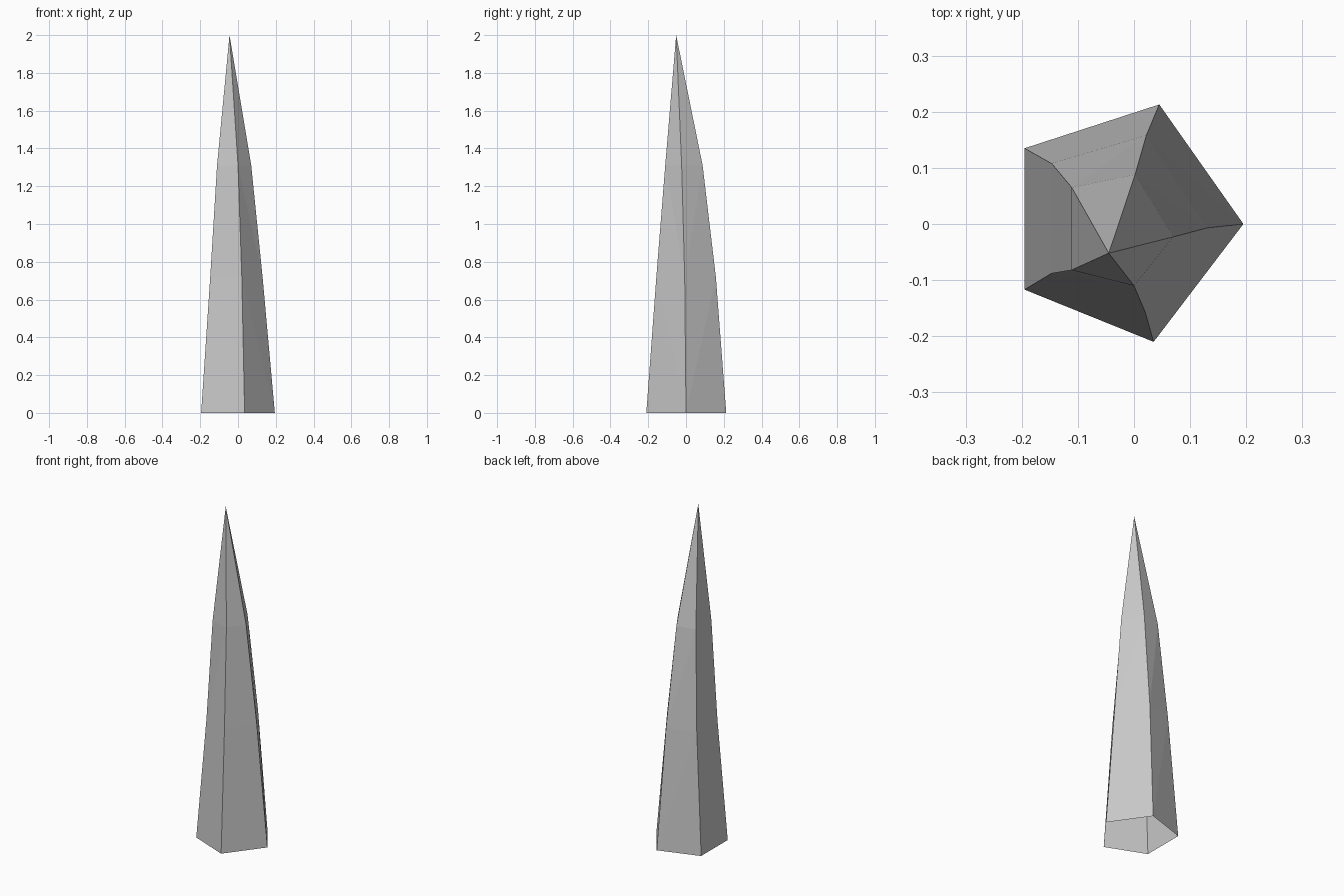
import bpy
import bmesh

cube = bpy.data.objects.get("Cube")
if cube:
    bpy.data.objects.remove(cube, do_unlink=True)

# Plain stone colour
stone = bpy.data.materials.new("grey_stone")
stone.use_nodes = True
colour = (0.58, 0.58, 0.58, 1)
stone.diffuse_color = colour
stone.node_tree.nodes["Principled BSDF"].inputs["Base Color"].default_value = colour

# Five-sided sections, from the base upward: height and corner positions
sections = [
    (0.0, [(0.195, 0), (0.045, 0.213), (-0.195, 0.135), (-0.195, -0.117), (0.035, -0.21)]),
    (0.72, [(0.13, -0.007), (0.022, 0.158), (-0.147, 0.108), (-0.147, -0.088), (0.02, -0.157)]),
    (1.31, [(0.07, -0.023), (0.002, 0.088), (-0.111, 0.065), (-0.111, -0.082), (0, -0.11)]),
]
tip_position = (-0.045, -0.052, 2)

bm = bmesh.new()
rings = [[bm.verts.new((x, y, z)) for x, y in corners] for z, corners in sections]
tip = bm.verts.new(tip_position)
sides = len(rings[0])

# Tapering sides, with diagonals fanning out from the leading corner
for lower, upper in zip(rings, rings[1:]):
    for i in range(sides):
        j = (i + 1) % sides
        a, b, c, d = lower[i], lower[j], upper[j], upper[i]
        if i < sides - 1:
            triangles = [(a, b, c), (a, c, d)]
        else:
            triangles = [(a, b, d), (b, c, d)]
        for triangle in triangles:
            bm.faces.new(triangle)

# Pointed top; the underside stays open
for i in range(sides):
    bm.faces.new((rings[-1][i], rings[-1][(i + 1) % sides], tip))

mesh = bpy.data.meshes.new("spire")
bm.to_mesh(mesh)
bm.free()
mesh.materials.append(stone)
spire = bpy.data.objects.new("spire", mesh)
bpy.context.collection.objects.link(spire)
